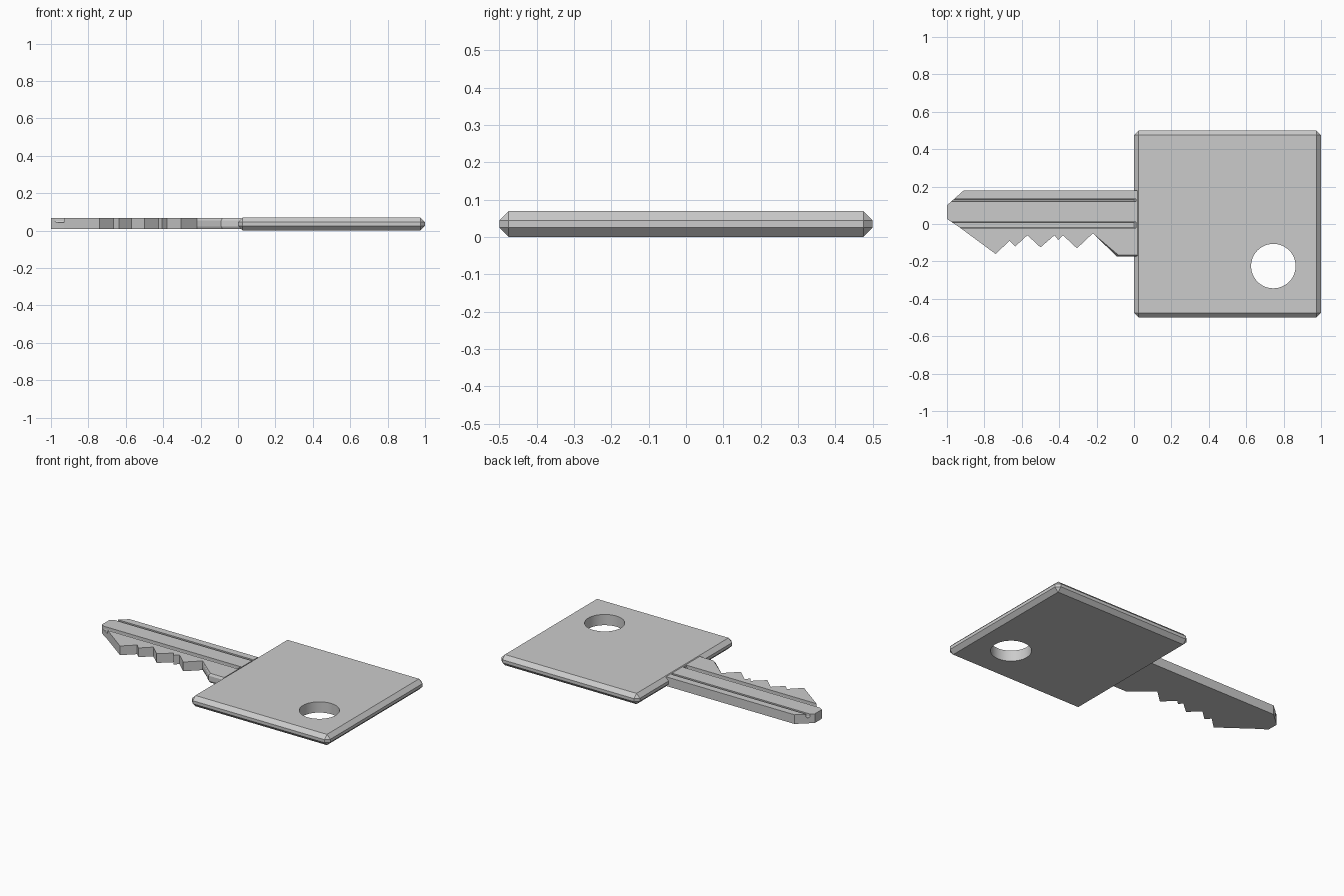
import bpy, bmesh
from mathutils import Matrix, Vector

if "Cube" in bpy.data.objects:
    bpy.data.objects.remove(bpy.data.objects["Cube"])


def finish(name, bm):
    bmesh.ops.recalc_face_normals(bm, faces=bm.faces[:])
    me = bpy.data.meshes.new(name)
    bm.to_mesh(me)
    bm.free()
    ob = bpy.data.objects.new(name, me)
    bpy.context.collection.objects.link(ob)
    return ob


def loft(name, rings):
    """Closed solid through a list of equal-length point rings."""
    bm = bmesh.new()
    vs = [[bm.verts.new(p) for p in ring] for ring in rings]
    n = len(vs[0])
    bm.faces.new(vs[0])
    bm.faces.new(vs[-1])
    for a, b in zip(vs, vs[1:]):
        for i in range(n):
            j = (i + 1) % n
            bm.faces.new((a[i], a[j], b[j], b[i]))
    return finish(name, bm)


def cut(target, cutter):
    cutter.hide_render = True
    mod = target.modifiers.new("cut", 'BOOLEAN')
    mod.operation = 'DIFFERENCE'
    mod.solver = 'EXACT'
    mod.object = cutter
    bpy.context.view_layer.objects.active = target
    bpy.ops.object.modifier_apply(modifier=mod.name)
    bpy.data.objects.remove(cutter)


# Square head with chamfered edges
bm = bmesh.new()
bmesh.ops.create_cube(bm, size=1, matrix=Matrix.Translation((0.5, 0, 0.035)) @ Matrix.Diagonal((1, 1, 0.07, 1)))
bmesh.ops.bevel(bm, geom=bm.edges[:], offset=0.025, segments=1, affect='EDGES')
head = finish("key_head", bm)

# Key ring hole
bm = bmesh.new()
bmesh.ops.create_cone(bm, cap_ends=True, segments=48, radius1=0.119, radius2=0.119, depth=0.3,
                      matrix=Matrix.Translation((0.745, -0.225, 0.035)))
cut(head, finish("hole_cutter", bm))

# Toothed blade; the shoulder edge next to the head is slightly chamfered
outline = [(-1, 0.1), (-0.91, 0.18), (0.018, 0.18), (0.018, -0.175), (-0.09, -0.175), (-0.22, -0.05),
           (-0.305, -0.13), (-0.38, -0.06), (-0.405, -0.085), (-0.425, -0.06), (-0.5, -0.125),
           (-0.57, -0.06), (-0.635, -0.12), (-0.665, -0.09), (-0.74, -0.16), (-0.93, -0.02), (-1, 0.027)]


def blade_ring(z, inset):
    return [(x + (inset if y < -0.17 and x < 0 else 0), y + (inset if y < -0.17 else 0), z) for x, y in outline]


blade = loft("key_blade", [blade_ring(0.008, 0.008), blade_ring(0.022, 0),
                           blade_ring(0.054, 0), blade_ring(0.068, 0.008)])

# Two lengthwise grooves on the upper face
for y0, y1 in ((0.119, 0.134), (-0.022, 0.012)):
    t = 0.003
    section = [(y0, 0.1), (y0, 0.05), (y0 + t, 0.044), (y1 - t, 0.044), (y1, 0.05), (y1, 0.1)]
    cut(blade, loft("groove_cutter", [[(x, y, z) for y, z in section] for x in (-1.1, 0.012)]))

# Smooth hole wall, crisp edges elsewhere
bpy.ops.object.select_all(action='DESELECT')
head.select_set(True)
bpy.context.view_layer.objects.active = head
bpy.ops.object.shade_smooth_by_angle(angle=0.35)
